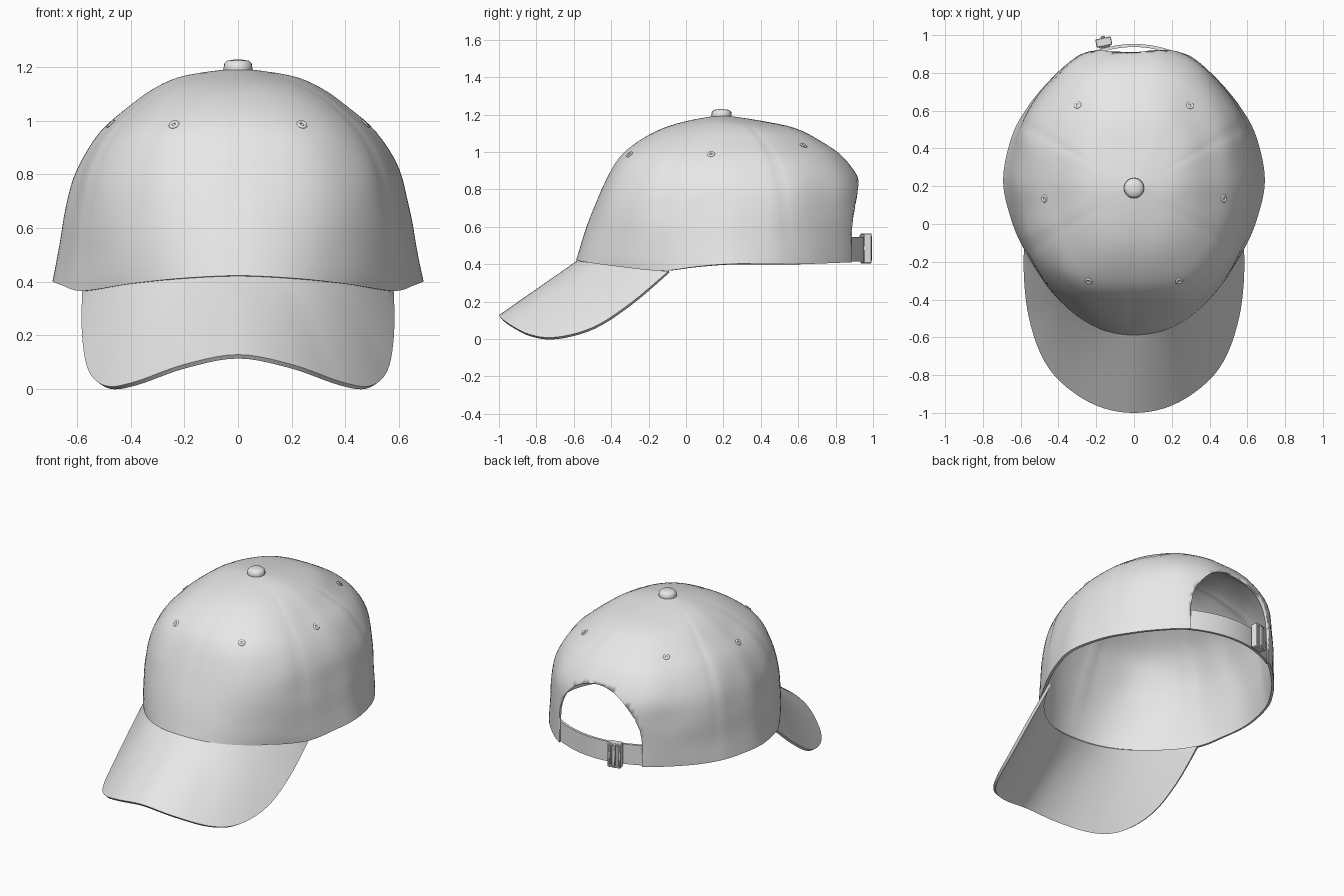
import bpy, bmesh, math
from mathutils import Vector, Matrix, noise

if "Cube" in bpy.data.objects:
    bpy.data.objects.remove(bpy.data.objects["Cube"])

grey = bpy.data.materials.new("grey fabric")
grey.diffuse_color = (0.8, 0.8, 0.8, 1)
grey.use_nodes = True
grey.node_tree.nodes["Principled BSDF"].inputs["Base Color"].default_value = grey.diffuse_color
CENTRE = Vector((0, 0.19, 0))
TOP = 1.19


def spline(pts, t, closed=False):
    """Catmull-Rom point at index position t."""
    n = len(pts)
    i = math.floor(t)
    if not closed:
        i = max(0, min(i, n - 2))
    u = t - i
    get = (lambda k: Vector(pts[k % n])) if closed else (lambda k: Vector(pts[max(0, min(k, n - 1))]))
    a, b, c, d = (get(i + k) for k in (-1, 0, 1, 2))
    return 0.5 * (2 * b + (c - a) * u + (2 * a - 5 * b + 4 * c - d) * u * u + (3 * b - a - 3 * c + d) * u ** 3)


def mirrored(p):
    return (-p[0], p[1], p[2])


def make(name, bm, solid=0.0, angle=40):
    bmesh.ops.recalc_face_normals(bm, faces=bm.faces[:])
    me = bpy.data.meshes.new(name)
    bm.to_mesh(me)
    bm.free()
    me.materials.append(grey)
    ob = bpy.data.objects.new(name, me)
    bpy.context.collection.objects.link(ob)
    bpy.ops.object.select_all(action='DESELECT')
    ob.select_set(True)
    bpy.context.view_layer.objects.active = ob
    if solid:
        m = ob.modifiers.new("thickness", 'SOLIDIFY')
        m.thickness, m.offset = solid, 0
        bpy.ops.object.modifier_apply(modifier=m.name)
    bpy.ops.object.shade_smooth_by_angle(angle=math.radians(angle))
    return ob


def grid(bm, rows, wrap=False):
    vs = [[bm.verts.new(p) for p in r] for r in rows]
    n = len(vs[0])
    for a, b in zip(vs, vs[1:]):
        for j in range(n if wrap else n - 1):
            k = (j + 1) % n
            bm.faces.new((a[j], a[k], b[k], b[j]))
    return vs


# Crown rim: half outline from front to back, mirrored into a loop
half = [(0, -.58, .42), (.22, -.53, .41), (.41, -.375, .39), (.575, -.13, .365), (.65, .05, .385),
        (.685, .24, .4), (.64, .46, .4), (.56, .61, .4), (.45, .745, .405), (.31, .87, .41),
        (.16, .93, .41), (0, .945, .41)]
rim = half + [mirrored(p) for p in half[-2:0:-1]]

# Crown profiles: height share, then radius share at front, side and back
profile = [(0, 1, 1, 1), (.17, .95, .96, 1), (.35, .885, .925, 1), (.53, .805, .865, .98),
           (.70, .71, .745, .87), (.82, .57, .585, .70), (.91, .40, .44, .52),
           (.965, .21, .28, .25), (1, 0, 0, 0)]
prof = [Vector(p) for p in profile]


def crown_point(base, s):
    d = (base - CENTRE)
    d.z = 0
    n = d.normalized()
    w = (max(0, -n.y) ** 2, n.x ** 2, max(0, n.y) ** 2)
    q = spline(prof, s)
    f = sum(wk * fk for wk, fk in zip(w, q[1:]))
    # the panels bulge on the diagonals
    f += (.1 if n.y < 0 else .03) * 4 * (n.x * n.y) ** 2 * math.sin(math.pi * min(1, s / 7))
    # panel seams as shallow grooves, plus soft cloth unevenness
    ang = math.degrees(math.atan2(n.y, n.x)) - 90
    off = abs((ang + 30) % 60 - 30)
    groove = 0.006 * math.exp(-(off / 2.5) ** 2) if n.y < .9 else 0
    p = CENTRE + d * f
    p.z = base.z + (TOP - base.z) * q[0]
    p += n * math.sin(math.pi * min(1, s / 8)) * (0.007 * noise.noise(p * 5) - groove)
    return p


COLS, STEPS = 132, 32
bases = [spline(rim, len(rim) * i / COLS, True) for i in range(COLS)]
bm = bmesh.new()
vs = grid(bm, [[crown_point(b, 8 * k / STEPS) for b in bases] for k in range(STEPS)], True)
apex = bm.verts.new((0, .19, TOP))
for j in range(COLS):
    bm.faces.new((vs[-1][j], vs[-1][(j + 1) % COLS], apex))
crown = make("crown", bm, 0.016)

# Arched opening cut into the back
bm = bmesh.new()
arch = [(-.3, .2), (.3, .2)] + [(.3 * math.cos(a), .56 + .32 * math.sin(a))
                                for a in (math.pi * k / 28 for k in range(29))]
face = bm.faces.new([bm.verts.new((x, .55, z)) for x, z in arch])
ext = bmesh.ops.extrude_face_region(bm, geom=[face])
bmesh.ops.translate(bm, vec=(0, .7, 0), verts=[v for v in ext["geom"] if isinstance(v, bmesh.types.BMVert)])
cutter = make("opening_cutter", bm)
cutter.hide_render = True
mod = crown.modifiers.new("opening", 'BOOLEAN')
mod.operation, mod.object, mod.solver = 'DIFFERENCE', cutter, 'EXACT'
bpy.context.view_layer.objects.active = crown
bpy.ops.object.modifier_apply(modifier=mod.name)
bpy.data.objects.remove(cutter)

# Tidy tiny slivers along the cut
bm = bmesh.new()
bm.from_mesh(crown.data)
near = [v for v in bm.verts if v.co.y > .7 and v.co.z < .95]
bmesh.ops.remove_doubles(bm, verts=near, dist=.006)
bm.to_mesh(crown.data)
bm.free()

# Curved brim lofted from the rim to its outer edge
edge = [(0, -.995, .12), (.2, -.955, .083), (.38, -.835, .02), (.485, -.69, .005),
        (.55, -.49, .06), (.575, -.29, .19), (.575, -.09, .36)]
outer = [mirrored(p) for p in edge[:0:-1]] + edge
ROWS, WIDE = 10, 60
rows = []
for r in range(ROWS + 1):
    row = []
    for k in range(WIDE + 1):
        u = 2 * k / WIDE - 1
        a = spline(rim, 3 * u, True)
        a = Vector((a.x * .985, a.y + .012, a.z - .002))
        row.append(a.lerp(spline(outer, 6 * u + 6), r / ROWS))
    rows.append(row)
bm = bmesh.new()
grid(bm, rows)
make("brim", bm, 0.018)

# Top button
bm = bmesh.new()
button = [(.05, 1.175), (.054, 1.195), (.052, 1.213), (.04, 1.225), (.015, 1.229)]
vs = grid(bm, [[(r * math.cos(math.tau * k / 20), .19 + r * math.sin(math.tau * k / 20), z)
                for k in range(20)] for r, z in button], True)
bm.faces.new(vs[-1])
bm.faces.new(vs[0])
make("top_button", bm)

# Stitched eyelets, one per panel: direction and height step
spots = [(-6, 4.3), (55, 4.75), (125, 4.75), (186, 4.3), (244, 4.25), (296, 4.25)]
for n, (deg, s) in enumerate(spots):
    a = math.radians(deg)
    base = max(bases, key=lambda b: (b - CENTRE).xy.normalized().dot(Vector((math.cos(a), math.sin(a)))))
    p = crown_point(base, s)
    slope = (crown_point(base, s + .35) - crown_point(base, s - .35)).normalized()
    side = Vector((-math.sin(a), math.cos(a), 0))
    nor = side.cross(slope).normalized()
    bm = bmesh.new()
    ring = []
    for i in range(13):
        t = math.tau * i / 12
        d = side * math.cos(t) + slope * math.sin(t)
        ring.append([p + nor * (.009 + .006 * math.sin(v)) + d * (.014 + .007 * math.cos(v))
                     for v in (math.tau * k / 6 for k in range(6))])
    grid(bm, ring, True)
    bmesh.ops.remove_doubles(bm, verts=bm.verts[:], dist=1e-5)
    make(f"eyelet_{n + 1}", bm, angle=60)


# Adjustable strap across the opening
def strap_y(x):
    return .86 + .085 * (1 - (x / .31) ** 2)


bm = bmesh.new()
xs = [-.325 + .65 * k / 24 for k in range(25)]
grid(bm, [[(x, strap_y(x), z) for x in xs] for z in (.415, .48, .545)])
make("back_strap", bm, 0.016)


# Strap buckle: square frame with a centre bar
def box(bm, loc, size):
    m = Matrix.Translation(loc) @ Matrix.Diagonal((*size, 1))
    bmesh.ops.create_cube(bm, size=1, matrix=m)


bm = bmesh.new()
for s in (-1, 1):
    box(bm, (s * .034, 0, 0), (.016, .045, .16))
    box(bm, (0, 0, s * .072), (.084, .045, .016))
box(bm, (0, .012, 0), (.022, .04, .135))
box(bm, (0, -.008, 0), (.06, .045, .14))
bmesh.ops.bevel(bm, geom=bm.edges[:], offset=.004, segments=1, affect='EDGES')
bmesh.ops.transform(bm, verts=bm.verts[:], matrix=Matrix.Translation((-.16, .963, .485))
                    @ Matrix.Rotation(math.radians(12), 4, 'Z'))
make("strap_buckle", bm)
